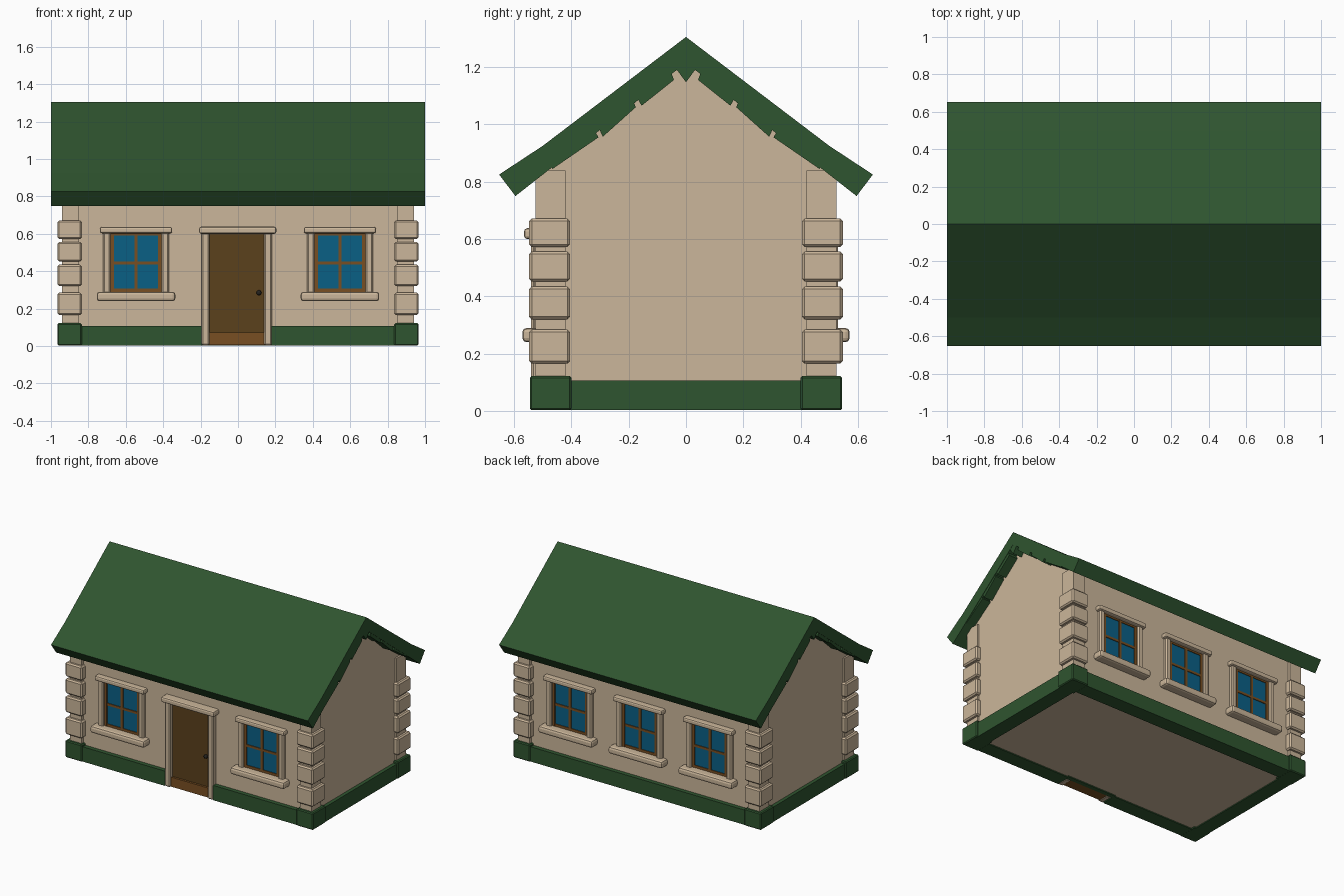
import bpy, bmesh, math

if "Cube" in bpy.data.objects:
    bpy.data.objects.remove(bpy.data.objects["Cube"])

def material(name, rgb):
    m = bpy.data.materials.new(name)
    m.diffuse_color = (*rgb, 1)
    m.use_nodes = True
    m.node_tree.nodes["Principled BSDF"].inputs["Base Color"].default_value = m.diffuse_color
    return m

STONE = material("warm stone", (0.60, 0.47, 0.325))
GREEN = material("dark green", (0.028, 0.090, 0.029))
GLASS = material("blue glass", (0.003, 0.115, 0.235))
DOOR = material("dark brown wood", (0.105, 0.053, 0.012))
FRAME = material("brown wood", (0.19, 0.078, 0.016))
METAL = material("black metal", (0.02, 0.018, 0.015))

def finish(bm, name, mat, bevel=0, segments=1):
    bmesh.ops.recalc_face_normals(bm, faces=bm.faces)
    me = bpy.data.meshes.new(name)
    bm.to_mesh(me)
    bm.free()
    ob = bpy.data.objects.new(name, me)
    bpy.context.collection.objects.link(ob)
    me.materials.append(mat)
    if bevel:
        mod = ob.modifiers.new("soft edges", 'BEVEL')
        mod.width, mod.segments = bevel, segments
    return ob

def boxes(name, mat, spans, bevel=0, segments=1):
    """One object made of boxes given as (x0, x1, y0, y1, z0, z1)."""
    bm = bmesh.new()
    for x0, x1, y0, y1, z0, z1 in spans:
        vs = bmesh.ops.create_cube(bm, size=1)["verts"]
        for v in vs:
            v.co = (x0 + (v.co.x + .5) * (x1 - x0),
                    y0 + (v.co.y + .5) * (y1 - y0),
                    z0 + (v.co.z + .5) * (z1 - z0))
    return finish(bm, name, mat, bevel, segments)

def prism(name, mat, profile, half, bevel=0):
    """Extrude a (y, z) profile along x."""
    bm = bmesh.new()
    f = bm.faces.new([bm.verts.new((-half, y, z)) for y, z in profile])
    new = bmesh.ops.extrude_face_region(bm, geom=[f])["geom"]
    bmesh.ops.translate(bm, vec=(2 * half, 0, 0),
                        verts=[v for v in new if isinstance(v, bmesh.types.BMVert)])
    return finish(bm, name, mat, bevel)

def corners(x0, x1, y0, y1, z0, z1):
    """The same box at all four corners of the house."""
    return [(*sorted((sx * x0, sx * x1)), *sorted((sy * y0, sy * y1)), z0, z1)
            for sx in (-1, 1) for sy in (-1, 1)]

WALL = 0.505

# Walls with gables
prism("walls", STONE, [(-WALL, .01), (WALL, .01), (WALL, .87), (0, 1.25), (-WALL, .87)], .93)

# Corner posts and stacked corner stones
boxes("corner_posts", STONE, corners(.85, .942, .42, .525, .1, .84))
stones = []
for z0, z1 in ((.165, .285), (.32, .435), (.452, .557), (.572, .672)):
    stones += corners(.835, .965, .405, .547, z0, z1)
boxes("corner_stones", STONE, stones, .009)

# Plinth with a gap for the door
boxes("plinth_corners", GREEN, corners(.835, .965, .40, .545, .003, .122), .006)
boxes("plinth", GREEN, [
    (-.84, -.195, -.535, -.43, .003, .107), (.18, .84, -.535, -.43, .003, .107),
    (-.84, .84, .43, .535, .003, .107),
    (-.955, -.85, -.41, .41, .003, .107), (.85, .955, -.41, .41, .003, .107),
    (-.2, .19, -.45, -.42, .003, .06)])

# Roof skin, thin gable boards below and the ridge beam
roof_half = [(.50, .925), (.652, .825), (.595, .75), (.47, .848)]
prism("roof", GREEN, [(0, 1.305)] + roof_half + [(0, 1.215)]
      + [(-y, z) for y, z in reversed(roof_half)], 1)
board_rows = [
    [(.51, .90), (.345, 1.02), (.305, .955), (.465, .845)],
    [(.325, 1.03), (.20, 1.12), (.175, 1.06), (.29, .957)],
    [(.19, 1.13), (.07, 1.23), (.042, 1.155), (.155, 1.065)]]
for i, row in enumerate(board_rows):
    for side, label in ((-1, "front"), (1, "back")):
        prism(f"roof_board_{label}_{i + 1}", GREEN, [(side * y, z) for y, z in row], .997)
prism("ridge_beam", GREEN, [(0, 1.303), (.072, 1.245), (.0, 1.147), (-.072, 1.245)], .999)

# Windows: two in front, three at the back
def window(name, cx, side):
    def place(x0, x1, d0, d1, z0, z1):
        y0, y1 = sorted((side * (WALL + d0), side * (WALL + d1)))
        return (cx + x0, cx + x1, y0, y1, z0, z1)
    boxes(name + "_glass", GLASS, [place(-.13, .13, -.01, .004, .30, .60)])
    boxes(name + "_frame", FRAME, [
        place(-.14, -.117, -.01, .01, .288, .607), place(.117, .14, -.01, .01, .288, .607),
        place(-.009, .009, -.01, .01, .288, .607),
        place(-.13, .13, -.01, .009, .288, .307), place(-.13, .13, -.01, .009, .591, .607),
        place(-.13, .13, -.01, .009, .437, .453)])
    boxes(name + "_surround", STONE, [
        place(-.177, -.136, -.01, .025, .28, .61), place(.136, .177, -.01, .025, .28, .61)], .008)
    boxes(name + "_lintel", STONE, [place(-.193, .193, -.01, .04, .603, .637)], .01, 2)
    boxes(name + "_sill", STONE, [place(-.21, .21, -.01, .066, .24, .29)], .015, 2)

for i, x in enumerate((-.545, .545)):
    window(f"front_window_{i + 1}", x, -1)
for i, x in enumerate((-.545, 0, .545)):
    window(f"back_window_{i + 1}", x, 1)

# Door, threshold, surround and knob
boxes("door", DOOR, [(-.155, .145, -.51, -.45, .06, .61)])
boxes("door_step", FRAME, [(-.155, .145, -.525, -.45, .005, .072)])
boxes("door_surround", STONE, [(-.195, -.153, -.54, -.45, .003, .61),
                               (.14, .182, -.54, -.45, .003, .61)], .008)
boxes("door_lintel", STONE, [(-.208, .205, -.565, -.49, .6, .638)], .011, 2)
bm = bmesh.new()
bmesh.ops.create_uvsphere(bm, u_segments=10, v_segments=6, radius=.014)
bmesh.ops.translate(bm, vec=(.112, -.518, .285), verts=bm.verts)
finish(bm, "door_knob", METAL)
